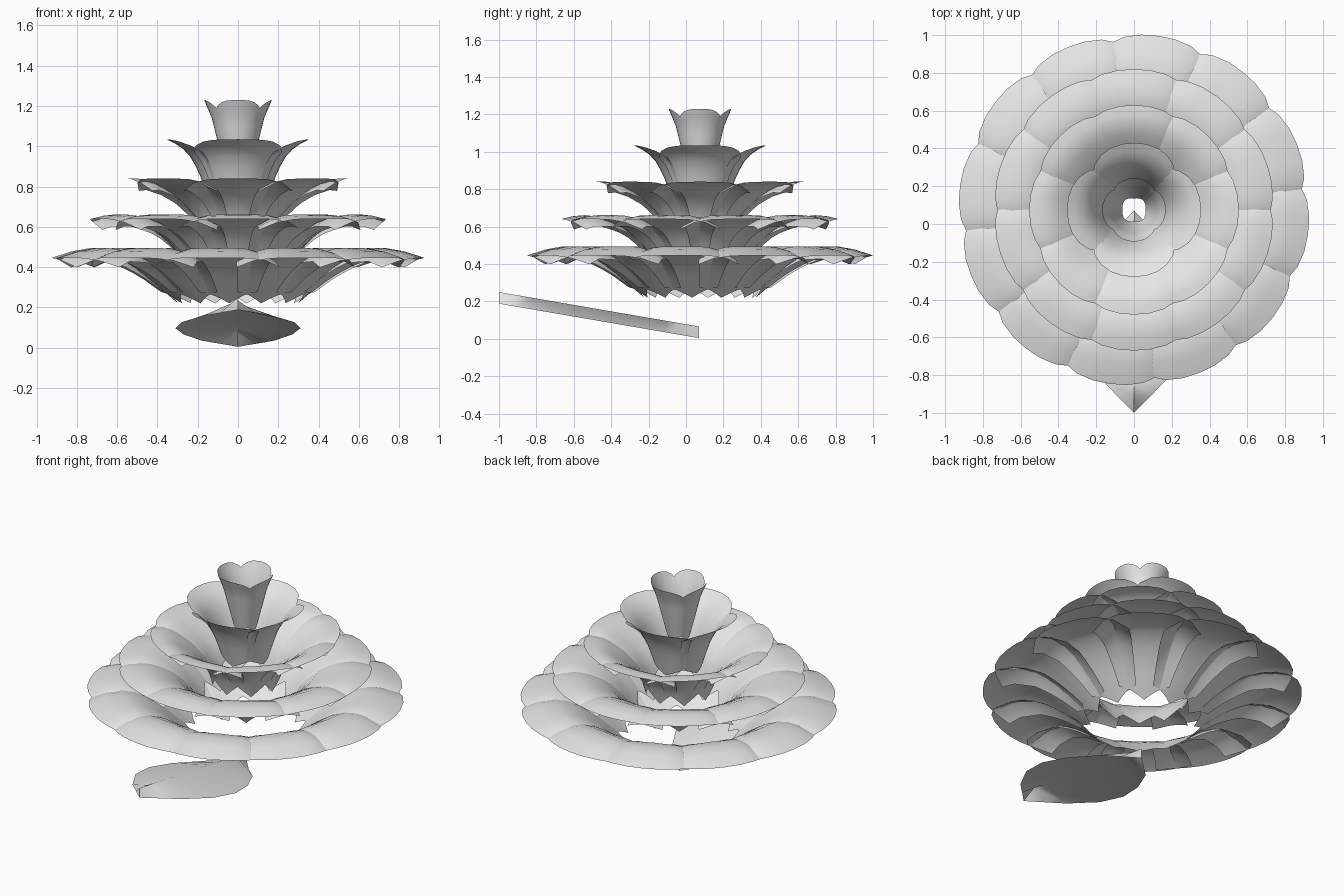
import bpy
import math

if "Cube" in bpy.data.objects:
    bpy.data.objects.remove(bpy.data.objects["Cube"], do_unlink=True)

# One plain grey for the whole flower
grey = bpy.data.materials.new("light_grey")
grey.use_nodes = True
COLOUR = (0.8, 0.8, 0.8, 1)
grey.diffuse_color = COLOUR
grey.node_tree.nodes["Principled BSDF"].inputs["Base Color"].default_value = COLOUR

CENTRE_Y = 0.075


def sample(points, t):
    """Linear lookup along a short list of points, t in 0..1."""
    f = min(max(t, 0), 1) * (len(points) - 1)
    i = min(int(f), len(points) - 2)
    return [a + (b - a) * (f - i) for a, b in zip(points[i], points[i + 1])]


def add_sheet(name, rows):
    """Surface through a list of equally long rows of points."""
    n = len(rows[0])
    faces = [(i * n + j, i * n + j + 1, (i + 1) * n + j + 1, (i + 1) * n + j)
             for i in range(len(rows) - 1) for j in range(n - 1)]
    mesh = bpy.data.meshes.new(name)
    mesh.from_pydata([p for row in rows for p in row], [], faces)
    mesh.materials.append(grey)
    obj = bpy.data.objects.new(name, mesh)
    bpy.context.collection.objects.link(obj)
    bpy.ops.object.select_all(action="DESELECT")
    obj.select_set(True)
    bpy.context.view_layer.objects.active = obj
    bpy.ops.object.shade_smooth_by_angle(angle=math.radians(40))


def add_petal(name, angle, half, profile, droop, notch, tooth, steps):
    """Curved petal whose side edges droop beneath its neighbours."""
    rows = []
    for i in range(steps + 1):
        u = 2 * i / steps - 1
        start, end = tooth * abs(u), 1 - notch * abs(u) ** 3
        a = angle + u * half
        row = []
        for j in range(9):
            v = start + (end - start) * j / 8
            r, z = sample(profile, v)
            z -= v * droop * u ** 4
            row.append((r * math.cos(a), CENTRE_Y + r * math.sin(a), z))
        rows.append(row)
    add_sheet(name, rows)


# Tiers: name, petals, turn, overlap, droop, notch, tooth, profile (radius, height)
TIERS = [
    ("outer", 12, -8, 1.5, 0.09, 0.12, 0.18,
     [(.30, .22), (.39, .30), (.49, .39), (.62, .475), (.76, .50), (.93, .445)]),
    ("lower", 10, 0, 1.5, 0.08, 0.12, 0.18,
     [(.24, .37), (.32, .50), (.41, .59), (.53, .65), (.64, .665), (.745, .64)]),
    ("middle", 8, 0, 1.45, 0.07, 0.12, 0.16,
     [(.19, .51), (.23, .65), (.31, .74), (.39, .80), (.47, .84), (.555, .84)]),
    ("upper", 4, 0, 1.15, 0.03, 0.22, 0.12,
     [(.13, .67), (.16, .77), (.19, .86), (.23, .94), (.285, 1.0), (.355, 1.035)]),
    ("inner", 4, 0, 1.12, 0.0, 0.15, 0.12,
     [(.06, .86), (.085, .96), (.108, 1.05), (.13, 1.14), (.168, 1.23)]),
]
for name, count, turn, overlap, droop, notch, tooth, profile in TIERS:
    for k in range(count):
        add_petal(f"{name}_petal_{k + 1}",
                  math.radians(90 + turn + 360 * k / count),
                  overlap * math.pi / count, profile, droop, notch, tooth,
                  8 if count > 4 else 10)

# Leaf: pointed at both ends, creased along a raised midrib, rising to the front
WIDTHS = [(0.0,), (0.18,), (0.27,), (0.31,), (0.28,), (0.175,), (0.0,)]
leaf_rows = []
for side in (-1, 0, 1):
    row = []
    for j in range(13):
        t = j / 12
        z = 0.004 + 0.184 * t + 0.062 * (1 - abs(side))
        row.append((side * sample(WIDTHS, t)[0], 0.07 - 1.07 * t, z))
    leaf_rows.append(row)
add_sheet("leaf", leaf_rows)
for poly in bpy.data.objects["leaf"].data.polygons:
    if poly.normal.z < 0:
        poly.flip()
